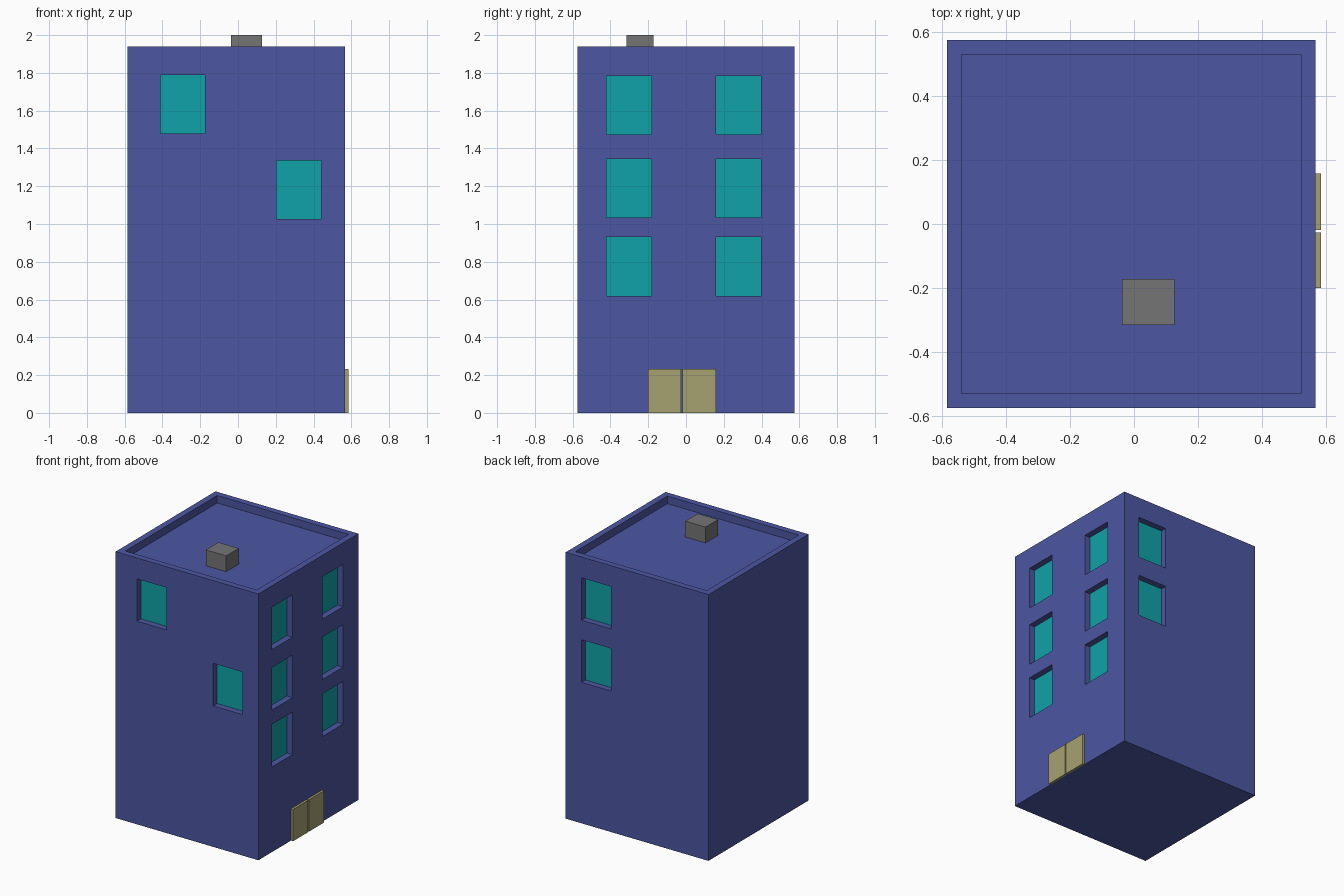
import bpy

if "Cube" in bpy.data.objects:
    bpy.data.objects.remove(bpy.data.objects["Cube"])


def material(name, rgb):
    m = bpy.data.materials.new(name)
    m.diffuse_color = (*rgb, 1)
    m.use_nodes = True
    m.node_tree.nodes["Principled BSDF"].inputs["Base Color"].default_value = m.diffuse_color
    return m


BLUE = material("wall_blue", (0.072, 0.095, 0.36))
TEAL = material("glass_teal", (0.005, 0.36, 0.386))
TAN = material("door_tan", (0.38, 0.36, 0.165))
GREY = material("vent_grey", (0.177, 0.177, 0.177))


def box(name, x, y, z, mat):
    """Axis-aligned box from (min, max) ranges."""
    bpy.ops.mesh.primitive_cube_add(size=1, location=[sum(r) / 2 for r in (x, y, z)])
    ob = bpy.context.object
    ob.name = name
    ob.scale = [r[1] - r[0] for r in (x, y, z)]
    bpy.ops.object.transform_apply(location=False, rotation=False, scale=True)
    ob.data.materials.append(mat)
    return ob


X0, X1, Y = -0.584, 0.567, 0.575
TOP, ROOF, RIM = 1.94, 1.885, 0.046
DEPTH, GLASS = 0.045, 0.008

# main block, with the roof tray and window openings cut out
tower = box("tower", (X0, X1), (-Y, Y), (0, TOP), BLUE)
cutters = [box("roof_cutter", (X0 + RIM, X1 - RIM), (-Y + RIM, Y - RIM), (ROOF, TOP + 0.1), BLUE)]


def window(side, a, z):
    """Recessed window: a is the range along the wall."""
    inner, outer = DEPTH + GLASS, 0.05
    if side == "right":
        cut, pane = (X1 - inner, X1 + outer), (X1 - inner, X1 - DEPTH)
        spans = [(cut, a, z), (pane, a, z)]
    else:
        s = -1 if side == "front" else 1
        cut = sorted((s * (Y - inner), s * (Y + outer)))
        pane = sorted((s * (Y - inner), s * (Y - DEPTH)))
        spans = [(a, cut, z), (a, pane, z)]
    cutters.append(box("window_cutter", *spans[0], BLUE))
    box(side + "_window", *spans[1], TEAL)


# right wall: three rows of two
for z in ((0.62, 0.93), (1.035, 1.344), (1.475, 1.783)):
    for a in ((-0.421, -0.183), (0.16, 0.398)):
        window("right", a, z)

# front and back walls: two each
UPPER, LOWER = (1.48, 1.788), (1.027, 1.337)
window("front", (-0.41, -0.174), UPPER)
window("front", (0.203, 0.44), LOWER)
for z in (UPPER, LOWER):
    window("back", (0.203, 0.44), z)

# apply the cuts
bpy.context.view_layer.objects.active = tower
for c in cutters:
    mod = tower.modifiers.new("cut", 'BOOLEAN')
    mod.operation = 'DIFFERENCE'
    mod.solver = 'EXACT'
    mod.object = c
    bpy.ops.object.modifier_apply(modifier=mod.name)
for c in cutters:
    bpy.data.objects.remove(c)

# double door
for n, y in (("door_left", (-0.2, -0.026)), ("door_right", (-0.018, 0.158))):
    box(n, (X1, 0.584), y, (0, 0.232), TAN)

# rooftop unit
box("roof_vent", (-0.038, 0.126), (-0.316, -0.171), (ROOF, 2.0), GREY)
